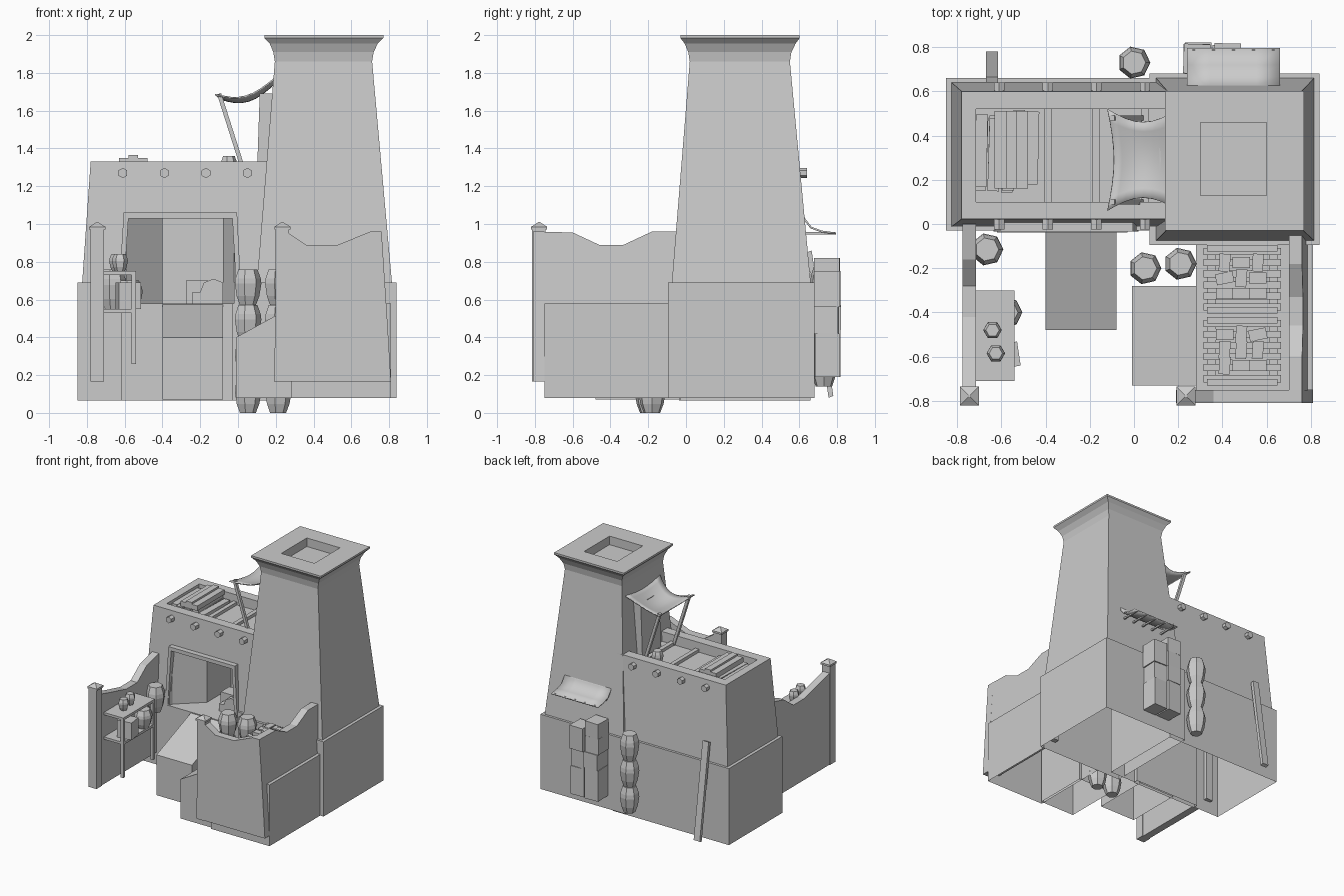
import bpy, bmesh, math, random
from mathutils import Vector

if "Cube" in bpy.data.objects:
    bpy.data.objects.remove(bpy.data.objects["Cube"])
random.seed(4)

def make(name, verts, faces, hollow=False):
    bm = bmesh.new()
    vs = [bm.verts.new(v) for v in verts]
    for f in faces:
        bm.faces.new([vs[i] for i in f])
    bmesh.ops.recalc_face_normals(bm, faces=bm.faces)
    me = bpy.data.meshes.new(name)
    bm.to_mesh(me)
    bm.free()
    ob = bpy.data.objects.new(name, me)
    bpy.context.collection.objects.link(ob)
    if hollow:
        open_bottom(ob)
    return ob

def open_bottom(ob):
    bm = bmesh.new()
    bm.from_mesh(ob.data)
    zmin = min(v.co.z for v in bm.verts)
    low = [f for f in bm.faces if all(v.co.z < zmin + 0.001 for v in f.verts)]
    bmesh.ops.delete(bm, geom=low, context='FACES')
    bm.to_mesh(ob.data)
    bm.free()

def rings(name, loops, hollow=False):
    # skin a list of equal-length loops and cap both ends
    n = len(loops[0])
    faces = [(k*n+i, k*n+(i+1) % n, (k+1)*n+(i+1) % n, (k+1)*n+i)
             for k in range(len(loops)-1) for i in range(n)]
    faces += [tuple(range(n)), tuple(range((len(loops)-1)*n, len(loops)*n))]
    return make(name, [v for l in loops for v in l], faces, hollow)

def loft(name, sections, hollow=False):
    return rings(name, [[(a, c, z), (b, c, z), (b, d, z), (a, d, z)]
                        for a, b, c, d, z in sections], hollow)

def box(name, a, b, c, d, z0, z1, hollow=False, turn=0):
    ob = loft(name, [(a, b, c, d, z0), (a, b, c, d, z1)], hollow)
    if turn:
        mid = Vector(((a+b)/2, (c+d)/2, 0))
        for v in ob.data.vertices:
            p = v.co - mid
            v.co = mid + Vector((p.x*math.cos(turn)-p.y*math.sin(turn),
                                 p.x*math.sin(turn)+p.y*math.cos(turn), p.z))
    return ob

def prism(name, pts, axis, a, b, hollow=False):
    put = {'x': lambda t, p: (t, p[0], p[1]), 'y': lambda t, p: (p[0], t, p[1]),
           'z': lambda t, p: (p[0], p[1], t)}[axis]
    return rings(name, [[put(t, p) for p in pts] for t in (a, b)], hollow)

def rod(name, p, q, r, sides=4):
    p, q = Vector(p), Vector(q)
    rot = (q-p).to_track_quat('Z', 'Y')
    circle = [rot @ Vector((r*math.cos((i+.5)*math.tau/sides), r*math.sin((i+.5)*math.tau/sides), 0))
              for i in range(sides)]
    return rings(name, [[e+c for c in circle] for e in (p, q)])

def pot(name, x, y, z, h, r, sides=7):
    prof = [(.6, 0), (.85, .25), (1, .6), (.95, .75), (.72, 1)]
    return rings(name, [[(x+r*s*math.cos(i*math.tau/sides), y+r*s*math.sin(i*math.tau/sides), z+h*t)
                         for i in range(sides)] for s, t in prof])

def sheet(name, fn, nu, nv, thick):
    verts = [fn(i/nu, j/nv) for i in range(nu+1) for j in range(nv+1)]
    w = nv+1
    ob = make(name, verts, [(i*w+j, i*w+j+1, (i+1)*w+j+1, (i+1)*w+j) for i in range(nu) for j in range(nv)])
    ob.data.shade_smooth()
    ob.modifiers.new("thickness", 'SOLIDIFY').thickness = thick

# Tower with flared crown and sunken roof
loft("tower", [(.07, .84, -.095, .68, .08), (.07, .84, -.095, .68, .69), (.10, .815, -.075, .66, .69),
               (.195, .71, .02, .55, 1.86), (.187, .718, .012, .558, 1.91), (.168, .74, -.007, .58, 1.955),
               (.14, .77, -.03, .602, 1.985), (.14, .77, -.03, .602, 2.0),
               (.30, .60, .13, .46, 2.0), (.30, .60, .13, .46, 1.93)], True)

# House with parapet, and the splayed doorway cut into it
house = loft("house", [(-.85, .2, -.03, .66, .065), (-.85, .2, -.03, .66, .69), (-.825, .2, -.012, .64, .69),
                       (-.78, .2, .022, .60, 1.33), (-.715, .18, .10, .52, 1.33), (-.715, .18, .10, .52, 1.25)])
cutter = prism("door_cutter", [(-.62, -.1), (-.02, -.1), (-.02, .0), (-.08, .17), (-.08, .48),
                               (-.40, .48), (-.40, .17), (-.59, .0)], 'z', .58, 1.03)
mod = house.modifiers.new("doorway", 'BOOLEAN')
mod.operation, mod.object, mod.solver = 'DIFFERENCE', cutter, 'EXACT'
bpy.context.view_layer.objects.active = house
bpy.ops.object.modifier_apply(modifier="doorway")
bpy.data.objects.remove(cutter)
open_bottom(house)

# Door frame, sill and entrance ramp
prism("door_frame", [(-.635, .58), (-.605, 1.06), (-.005, 1.06), (.02, .58), (-.005, .58),
                     (-.03, 1.03), (-.58, 1.03), (-.61, .58)], 'y', -.035, .03)
box("door_sill", -.62, -.03, -.038, .0, .065, .58, True)
prism("entrance_ramp", [(-.48, .07), (-.02, .07), (-.02, .58), (-.48, .40)], 'x', -.40, -.08, True)
prism("rubble", [(-.24, .58), (-.24, .64), (-.2, .64), (-.18, .69), (-.13, .71), (-.08, .69), (-.08, .58)], 'y', .1, .16)
box("indoor_crate", -.275, -.16, .17, .28, .58, .70)

# Roof beams, their round ends, planks and roof pot
for i, x in enumerate((-.61, -.39, -.17, .05)):
    for y0, y1 in ((-.025, .06), (.56, .64)):
        rod("beam_end", (x, y0, 1.27), (x, y1, 1.27), .027, 6)
    if i:
        box("roof_beam", x-.017, x+.017, .1, .52, 1.25, 1.275)
for i in range(9):
    x, z = -.69+.058*(i % 5), 1.25+.03*(i//5)
    y = random.uniform(.14, .19)
    box("roof_plank", x-.026, x+.026, y, y+.33, z, z+.028, turn=random.uniform(-.04, .04))
for k in range(3):
    box("top_plank", -.63+.05*k, -.58+.05*k, .16, .51, 1.31, 1.35+.015*(k % 2))
pot("roof_pot", -.05, .44, 1.25, .11, .045)

# Roof awning, poles and the door leading into the tower
def canopy(u, v):
    y = .29 + (v-.5)*(.46-.12*math.sin(math.pi*u)*1)
    sag = .055*math.sin(math.pi*u) + .025*math.sin(math.pi*v)
    return (-.12+.32*u+.03*math.sin(math.pi*v)*(1-u), y, 1.69+.09*u-sag)
sheet("roof_awning", canopy, 8, 8, .008)
for y in (.10, .48):
    rod("awning_pole", (.04, y, 1.25), (-.1, y, 1.69), .016)
prism("tower_door", [(.10, 1.25), (.2, 1.25), (.2, 1.69), (.115, 1.69)], 'y', .18, .42)

# Rear awning over horizontal rods
RP = [(.61, 1.1), (.63, 1.03), (.665, .985), (.72, .965), (.795, .955)]
sheet("rear_awning", lambda u, v: (.24+.42*u, *RP[round(v*4)]), 4, 4, .01)
for i in range(5):
    x = .27+.09*i
    rod("awning_rod", (x, .58, .95), (x, .79, .95), .009)

# Courtyard walls and posts
def dip(rise):
    return [(-.6, .955-rise), (-.46, .89-rise), (-.33, .89-rise), (-.18, .96-rise*.5)]
prism("left_wall", [(-.81, .165), (0, .165), (0, .96), (-.16, .92), (-.28, .83),
                    (-.42, .83), (-.62, .88), (-.81, .93)], 'x', -.775, -.715)
right = prism("right_wall", [(-.81, .165), (-.05, .165), (-.05, .5), (-.05, .96)] + dip(0)[::-1]
              + [(-.81, .96), (-.81, .5)], 'x', .70, .76)
for v in right.data.vertices:
    if v.co.x > .73:
        v.co.x += .05*(.96-v.co.z)/.795
prism("front_wall", [(.19, .165), (.81, .165), (.79, .5), (.76, .96), (.70, .96), (.53, .89), (.36, .89),
                     (.27, .95), (.21, .95)], 'y', -.81, -.75)
for x in (-.745, .235):
    loft("wall_post", [(x-.036, x+.036, -.815, -.745, .165), (x-.036, x+.036, -.815, -.745, .97),
                       (x-.043, x+.043, -.82, -.735, .97), (x-.043, x+.043, -.82, -.735, .985),
                       (x-.004, x+.004, -.782, -.774, 1.01)])

# Courtyard platform and side ramp
box("platform", .28, .81, -.75, -.09, .08, .58, True)
prism("side_ramp", [(-.01, .08), (.3, .08), (.3, .57), (-.01, .40)], 'y', -.73, -.28, True)

# Slatted pallets loaded with bricks
for y0 in (-.73, -.405):
    y1 = y0+.31
    for x in (.35, .63):
        box("pallet_rail", x-.02, x+.02, y0, y1, .58, .68)
    for k in range(6):
        y = y0+.03+k*.05
        box("pallet_slat", .315, .665, y-.016, y+.016, .68, .70)
    for y in (y0, y1-.03):
        box("pallet_edge", .33, .65, y, y+.03, .66, .71)
    for k in range(9):
        x, y = .42+.075*(k % 3), y0+.09+.07*(k//3)
        z = .70+(.035 if k % 4 == 1 else 0)
        box("brick", x-.05, x+.03, y-.025, y+.025, z, z+.04, turn=random.choice((0, 0, 1.5, .2)))

# Shelf rack with pots and crates
for z in (.53, .73):
    box("shelf", -.715, -.54, -.71, -.30, z, z+.02)
for y in (-.71, -.325):
    box("shelf_leg", -.565, -.54, y, y+.025, .26, .75)
pot("shelf_pot", -.64, -.48, .75, .09, .042, 6)
pot("shelf_pot", -.625, -.585, .75, .09, .042, 6)
pot("lower_pot", -.575, -.40, .55, .15, .07)
box("shelf_crate", -.64, -.52, -.65, -.54, .55, .69, turn=.15)

# Stacked jars
for x, y, z0, h, n in ((.05, -.2, 0, .19, 4), (.21, -.18, 0, .19, 4), (0, .73, .14, .213, 3), (-.665, -.115, .55, .21, 1)):
    for k in range(n):
        pot("jar", x, y, z0+k*h, h, .074)

# Crates and leaning plank behind
for x0, zs in ((.225, (.19, .44, .57, .70, .82)), (.36, (.19, .42, .56, .75))):
    for k in range(len(zs)-1):
        j = random.uniform(-.008, .008)
        box("rear_crate", x0+j, x0+.12+j, .68, .815+j, zs[k], zs[k+1], turn=random.uniform(-.05, .05))
prism("leaning_plank", [(.755, .08), (.78, .09), (.665, .86), (.64, .85)], 'x', -.67, -.615)
